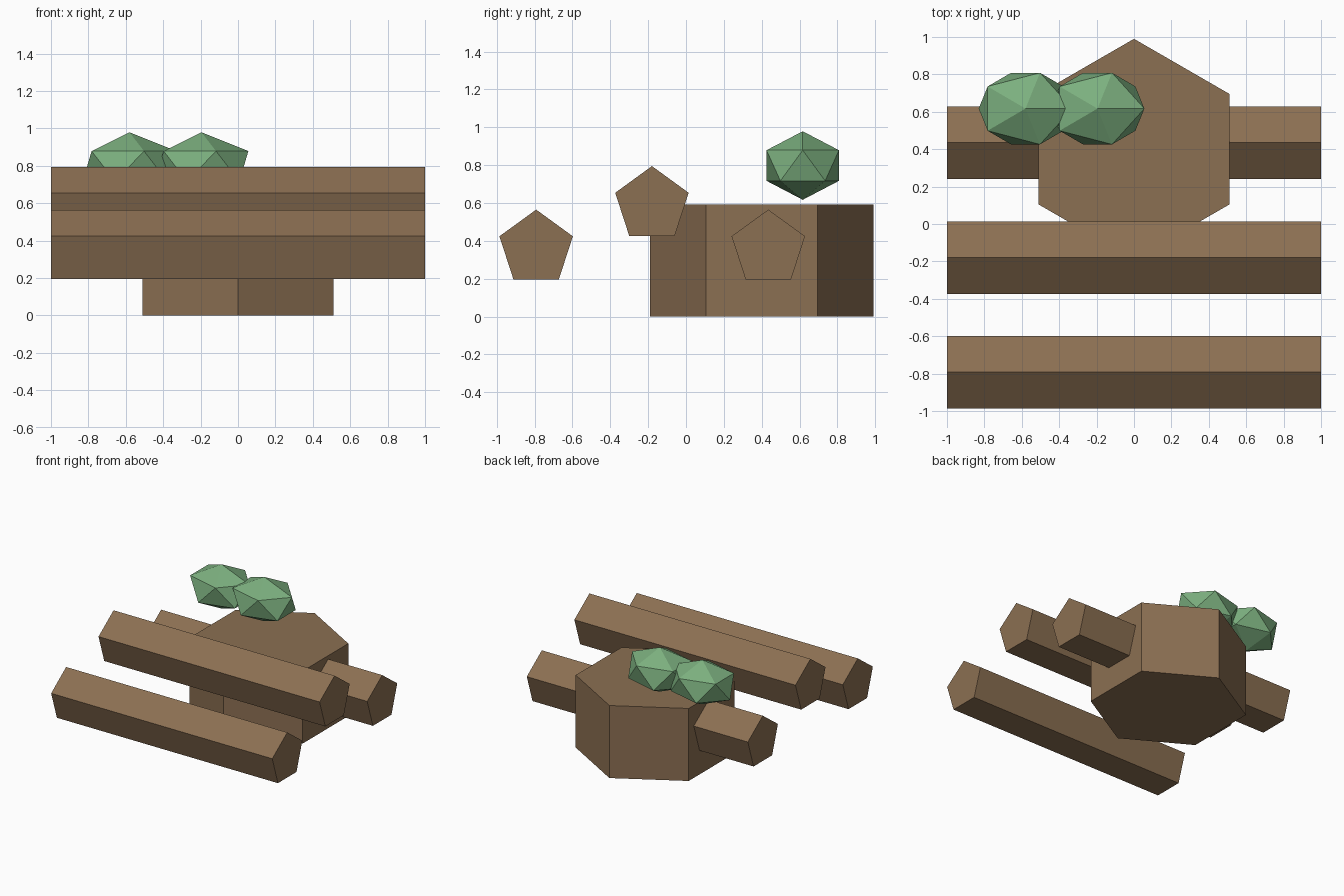
import bpy, bmesh
from math import sin, cos, pi
from mathutils import Vector

if "Cube" in bpy.data.objects:
    bpy.data.objects.remove(bpy.data.objects["Cube"])


def material(name, color):
    m = bpy.data.materials.new(name)
    m.diffuse_color = color
    m.use_nodes = True
    m.node_tree.nodes["Principled BSDF"].inputs["Base Color"].default_value = m.diffuse_color
    return m


wood = material("wood", (0.26, 0.16, 0.085, 1))
leaf = material("leaf", (0.20, 0.43, 0.21, 1))


def finish(name, bm, mat):
    bmesh.ops.recalc_face_normals(bm, faces=bm.faces)
    mesh = bpy.data.meshes.new(name)
    bm.to_mesh(mesh)
    bm.free()
    mesh.materials.append(mat)
    obj = bpy.data.objects.new(name, mesh)
    bpy.context.collection.objects.link(obj)
    return obj


def prism(name, sides, radius, center, u, v, extrude):
    """Regular polygon in the u-v plane, one corner along v, extruded."""
    bm = bmesh.new()
    c, u, v = Vector(center), Vector(u), Vector(v)
    corners = [c + radius * (u * sin(2 * pi * i / sides) + v * cos(2 * pi * i / sides))
               for i in range(sides)]
    face = bm.faces.new([bm.verts.new(p) for p in corners])
    new = bmesh.ops.extrude_face_region(bm, geom=[face], use_keep_orig=True)["geom"]
    bmesh.ops.translate(bm, vec=extrude,
                        verts=[g for g in new if isinstance(g, bmesh.types.BMVert)])
    return finish(name, bm, wood)


# Hexagonal stump
prism("stump", 6, 0.59, (0, 0.4, 0), (1, 0, 0), (0, 1, 0), (0, 0, 0.593))

# Pentagonal logs: front, raised middle, and back one passing through the stump
for name, y, z in (("front_log", -0.792, 0.361),
                   ("middle_log", -0.18, 0.591),
                   ("back_log", 0.435, 0.361)):
    prism(name, 5, 0.204, (-1, y, z), (0, 1, 0), (0, 0, 1), (2, 0, 0))

# Two flattened leaf clumps
for name, x in (("left_leaf_clump", -0.58), ("right_leaf_clump", -0.195)):
    bm = bmesh.new()
    bmesh.ops.create_icosphere(bm, subdivisions=1, radius=1)
    bmesh.ops.scale(bm, vec=(0.28, 0.225, 0.181), verts=bm.verts)
    clump = finish(name, bm, leaf)
    clump.location = (x, 0.617, 0.798)
